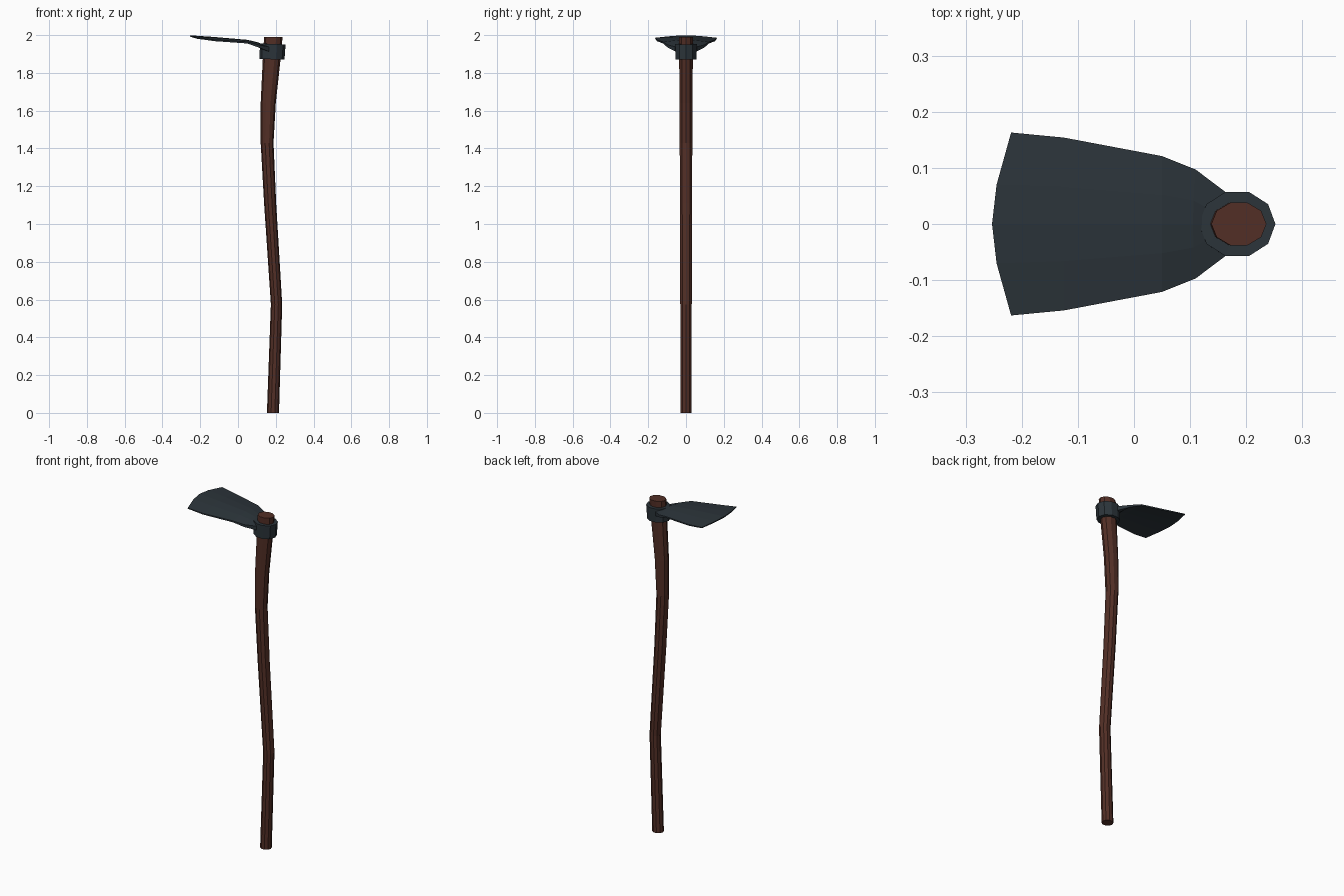
import bpy, bmesh
from math import sin, cos, pi

if "Cube" in bpy.data.objects:
    bpy.data.objects.remove(bpy.data.objects["Cube"])

SIDES = 10


def material(name, color):
    m = bpy.data.materials.new(name)
    m.diffuse_color = (*color, 1)
    m.use_nodes = True
    m.node_tree.nodes["Principled BSDF"].inputs["Base Color"].default_value = m.diffuse_color
    return m


def finish(name, bm, mat):
    bmesh.ops.recalc_face_normals(bm, faces=bm.faces)
    me = bpy.data.meshes.new(name)
    bm.to_mesh(me)
    bm.free()
    ob = bpy.data.objects.new(name, me)
    ob.data.materials.append(mat)
    bpy.context.collection.objects.link(ob)
    return ob


def ring(bm, x, z, rx, ry, tilt=0.0):
    pts = [(cos(2 * pi * i / SIDES), sin(2 * pi * i / SIDES)) for i in range(SIDES)]
    return [bm.verts.new((x + rx * c, ry * s, z + tilt * c)) for c, s in pts]


def bridge(bm, a, b):
    n = len(a)
    for i in range(n):
        j = (i + 1) % n
        bm.faces.new((a[i], a[j], b[j], b[i]))


wood = material("wood", (0.085, 0.028, 0.019))
iron = material("iron", (0.025, 0.035, 0.043))

# Curved handle: x, z, radius x, radius y
bm = bmesh.new()
path = [(0.185, 0, 0.032, 0.031), (0.204, 0.575, 0.030, 0.032),
        (0.170, 1.11, 0.032, 0.034), (0.154, 1.43, 0.034, 0.035),
        (0.160, 1.64, 0.040, 0.036), (0.178, 1.87, 0.047, 0.038),
        (0.187, 1.99, 0.049, 0.040)]
rings = [ring(bm, *p) for p in path]
for a, b in zip(rings, rings[1:]):
    bridge(bm, a, b)
bm.faces.new(rings[0])
bm.faces.new(rings[-1])
finish("handle", bm, wood)

# Socket collar around the handle
bm = bmesh.new()
loops = [ring(bm, 0.180, 1.872, 0.066, 0.058, -0.002),
         ring(bm, 0.184, 1.953, 0.068, 0.060, -0.002),
         ring(bm, 0.184, 1.953, 0.047, 0.038, -0.002),
         ring(bm, 0.178, 1.872, 0.045, 0.037, -0.002)]
for i in range(4):
    bridge(bm, loops[i], loops[(i + 1) % 4])
finish("socket", bm, iron)

# Arched blade: x centre, x edge, half width, z centre, z edge, thickness
bm = bmesh.new()
stations = [(-0.253, -0.219, 0.163, 1.999, 1.986, 0.007),
            (-0.125, -0.125, 0.154, 1.990, 1.975, 0.010),
            (0.050, 0.050, 0.121, 1.975, 1.964, 0.012),
            (0.105, 0.110, 0.097, 1.962, 1.948, 0.020),
            (0.130, 0.163, 0.057, 1.951, 1.938, 0.035)]
across = [-1, -0.43, 0, 0.43, 1]
loops = []
for xc, xe, w, zc, ze, t in stations:
    top, low = [], []
    for u in across:
        k = abs(u) ** 1.7
        x, z = xc + (xe - xc) * k, zc + (ze - zc) * k
        top.append(bm.verts.new((x, w * u, z)))
        low.append(bm.verts.new((x, w * u, z - t * (1 - 0.3 * k))))
    loops.append(top + low[::-1])
for a, b in zip(loops, loops[1:]):
    bridge(bm, a, b)
for lp in (loops[0], loops[-1]):
    for i in range(4):
        bm.faces.new((lp[i], lp[i + 1], lp[8 - i], lp[9 - i]))
finish("blade", bm, iron)
